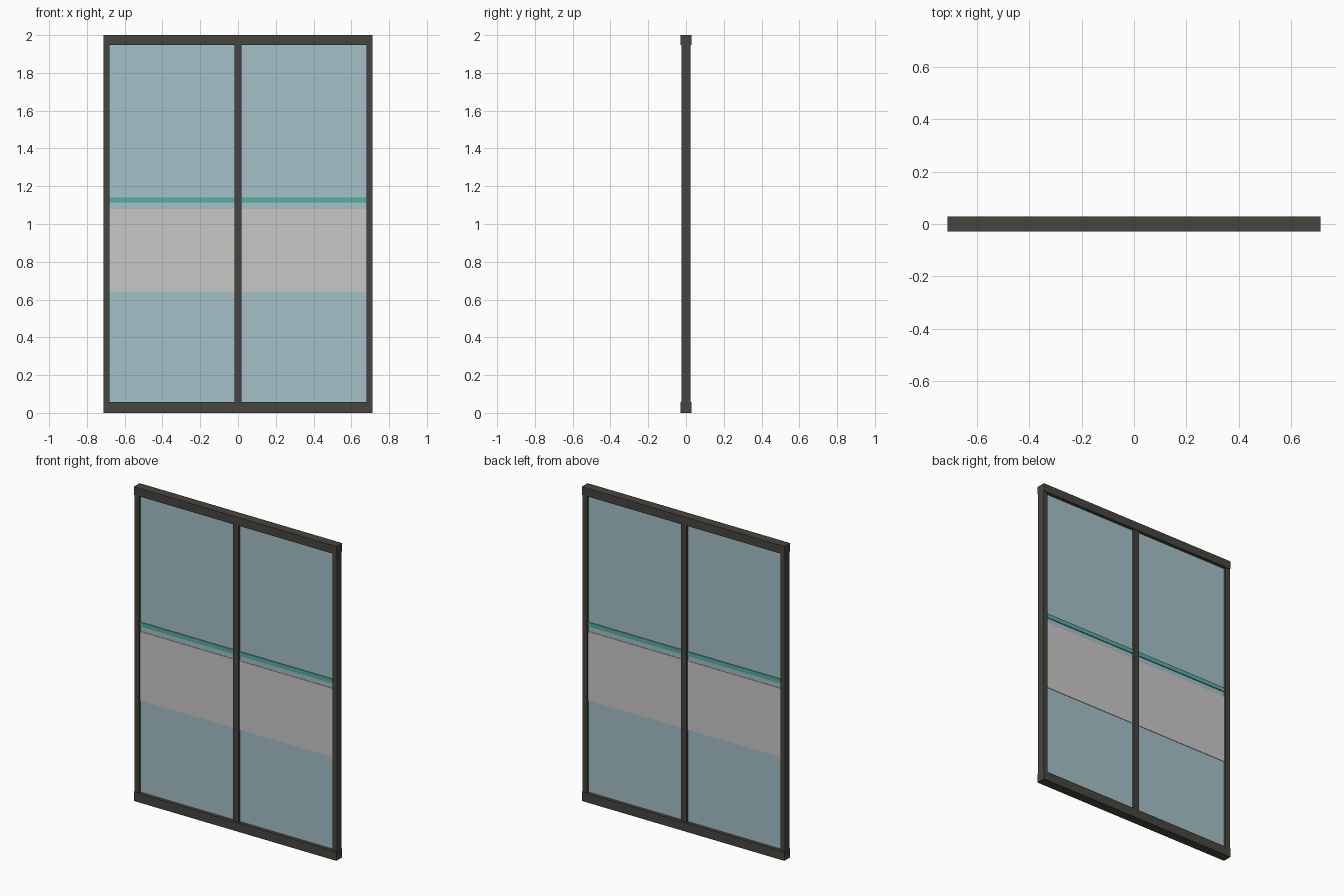
import bpy

if "Cube" in bpy.data.objects:
    bpy.data.objects.remove(bpy.data.objects["Cube"])


def material(name, rgb):
    # sRGB 0-255 to linear
    lin = [((c / 255 + 0.055) / 1.055) ** 2.4 for c in rgb]
    m = bpy.data.materials.new(name)
    m.diffuse_color = (*lin, 1)
    m.use_nodes = True
    m.node_tree.nodes["Principled BSDF"].inputs["Base Color"].default_value = m.diffuse_color
    return m


FRAME = material("dark bronze frame", (70, 69, 62))
GLASS = material("blue glass", (164, 192, 201))
BAND = material("frosted band", (201, 199, 198))
TEAL = material("teal stripe", (88, 174, 162))


def box(name, x0, x1, half_depth, z0, z1, mat):
    bpy.ops.mesh.primitive_cube_add(size=1, location=((x0 + x1) / 2, 0, (z0 + z1) / 2))
    o = bpy.context.object
    o.name = name
    o.scale = (x1 - x0, half_depth * 2, z1 - z0)
    bpy.ops.object.transform_apply(location=False, rotation=False, scale=True)
    o.data.materials.append(mat)
    return o


W, INNER, MULLION = 0.713, 0.681, 0.019
BOTTOM, TOP = 0.057, 1.948

# Rails, full width and slightly deeper than the uprights
box("bottom_rail", -W, W, 0.029, 0, BOTTOM, FRAME)
box("top_rail", -W, W, 0.029, TOP, 2, FRAME)

# Uprights
box("left_post", -W, -INNER, 0.024, BOTTOM, TOP, FRAME)
box("right_post", INNER, W, 0.024, BOTTOM, TOP, FRAME)
box("centre_post", -MULLION, MULLION, 0.024, BOTTOM, TOP, FRAME)

# Two panes, each with a raised frosted band and a teal stripe on both sides
for side, x0, x1 in (("left", -INNER, -MULLION), ("right", MULLION, INNER)):
    box(side + "_glass", x0, x1, 0.008, BOTTOM, TOP, GLASS)
    box(side + "_frosted_band", x0, x1, 0.011, 0.642, 1.08, BAND)
    box(side + "_teal_stripe", x0, x1, 0.014, 1.113, 1.14, TEAL)
